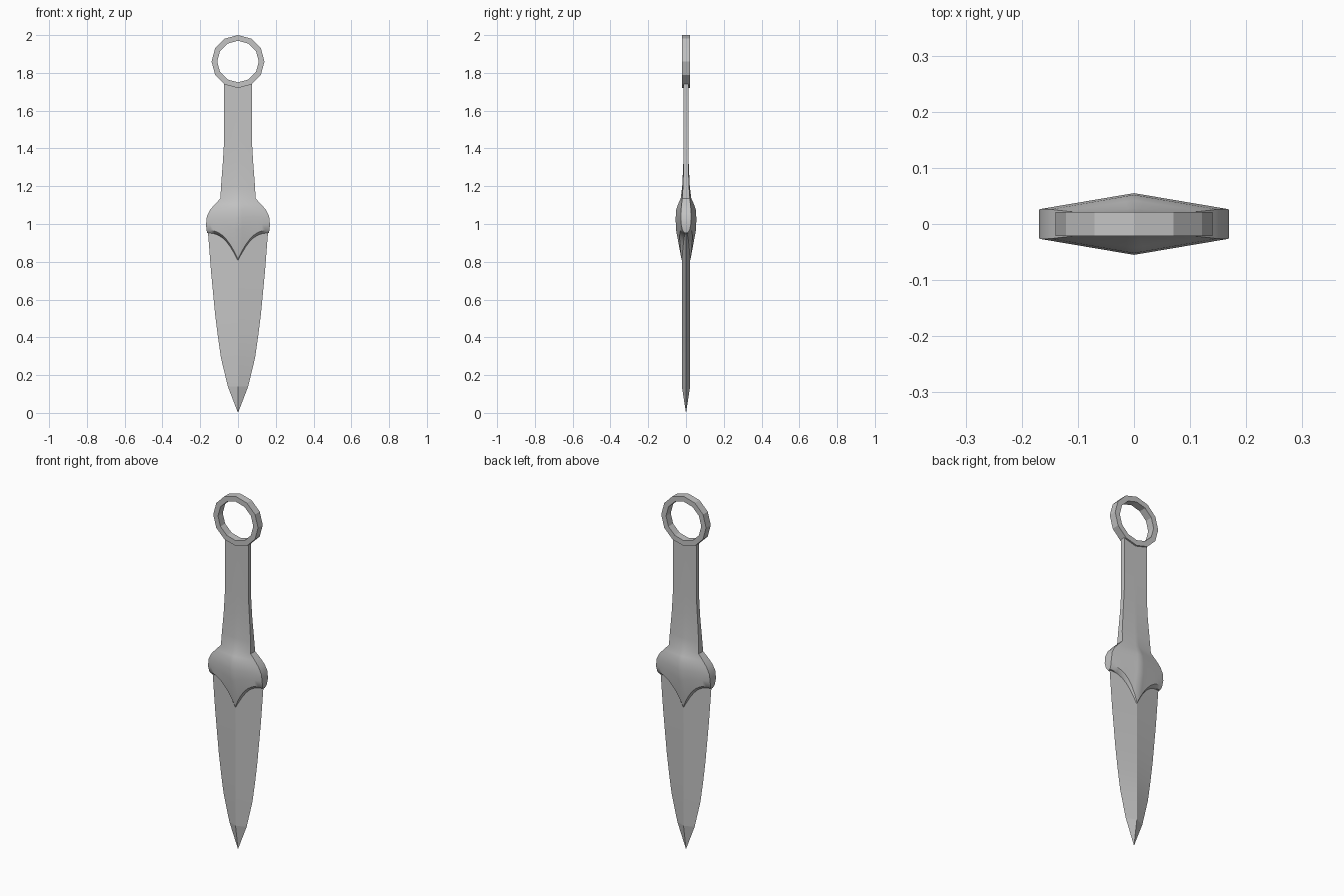
import bpy, bmesh, math

if "Cube" in bpy.data.objects:
    bpy.data.objects.remove(bpy.data.objects["Cube"], do_unlink=True)

steel = bpy.data.materials.new("grey steel")
steel.use_nodes = True
GREY = (0.55, 0.55, 0.55, 1)
steel.diffuse_color = GREY
steel.node_tree.nodes["Principled BSDF"].inputs["Base Color"].default_value = GREY


def finish(bm, name, angle):
    """Turn a bmesh into a shaded object."""
    bmesh.ops.recalc_face_normals(bm, faces=bm.faces)
    mesh = bpy.data.meshes.new(name)
    bm.to_mesh(mesh)
    bm.free()
    obj = bpy.data.objects.new(name, mesh)
    bpy.context.collection.objects.link(obj)
    mesh.materials.append(steel)
    bpy.ops.object.select_all(action='DESELECT')
    obj.select_set(True)
    bpy.context.view_layer.objects.active = obj
    bpy.ops.object.shade_smooth_by_angle(angle=math.radians(angle))
    return obj


def bridge(bm, a, b, closed=True):
    n = len(a)
    for i in range(n if closed else n - 1):
        j = (i + 1) % n
        bm.faces.new((a[i], a[j], b[j], b[i]))


# Blade: diamond sections (z, half width, half thickness) ending in a point
bm = bmesh.new()
rows = [(0.97, 0.160, 0.022), (0.75, 0.143, 0.022), (0.52, 0.121, 0.022),
        (0.40, 0.106, 0.022), (0.29, 0.090, 0.022), (0.14, 0.054, 0.022)]
loops = [[bm.verts.new(p) for p in ((w, 0, z), (0, t, z), (-w, 0, z), (0, -t, z))]
         for z, w, t in rows]
for a, b in zip(loops, loops[1:]):
    bridge(bm, a, b)
tip = bm.verts.new((0, 0, 0))
for i in range(4):
    bm.faces.new((loops[-1][i], loops[-1][(i + 1) % 4], tip))
bm.faces.new(loops[0])
finish(bm, "blade", 5)

# Handle and guard: ridged sections whose centre drops into a pointed arch
# (z at side, half width, centre depth, side depth, centre drop, bulge)
sections = [(1.745, 0.073, 0.012, 0.012, 0, 0),
            (1.45, 0.073, 0.012, 0.012, 0, 0),
            (1.33, 0.080, 0.014, 0.012, 0, 0),
            (1.20, 0.090, 0.020, 0.016, 0, 0),
            (1.135, 0.093, 0.028, 0.020, 0, 0),
            (1.105, 0.122, 0.042, 0.023, 0, 0),
            (1.075, 0.148, 0.052, 0.026, 0, 0),
            (1.04, 0.165, 0.055, 0.027, 0.01, 0),
            (1.00, 0.169, 0.053, 0.026, 0.03, 0),
            (0.968, 0.167, 0.024, 0.019, 0.155, 0.012),
            (0.952, 0.163, 0.020, 0.008, 0.150, 0)]
N = 8
cols = [i / N for i in range(-N, N + 1)]
bm = bmesh.new()
loops = []
for z, w, c, e, drop, bulge in sections:
    front, back = [], []
    for s in cols:
        u = abs(s)
        y = c + (e - c) * u + bulge * 4 * u * (1 - u)
        h = z - drop * (1 - u) ** 2.5
        front.append(bm.verts.new((s * w, -y, h)))
        back.append(bm.verts.new((s * w, y, h)))
    loops.append(front + back[::-1])
for a, b in zip(loops, loops[1:]):
    bridge(bm, a, b)
for loop in (loops[0], loops[-1]):
    half = len(cols)
    bridge(bm, loop[:half], loop[half:][::-1], closed=False)
finish(bm, "handle_and_guard", 35)

# Pommel ring: twelve-sided band with a square section
bm = bmesh.new()
SIDES, DEPTH = 12, 0.021
ring = []
for r, y in ((0.14, -DEPTH), (0.14, DEPTH), (0.11, DEPTH), (0.11, -DEPTH)):
    ring.append([bm.verts.new((r * math.sin(k * math.tau / SIDES), y,
                               1.86 + r * math.cos(k * math.tau / SIDES)))
                 for k in range(SIDES)])
for k in range(4):
    bridge(bm, ring[k], ring[(k + 1) % 4])
finish(bm, "pommel_ring", 20)
